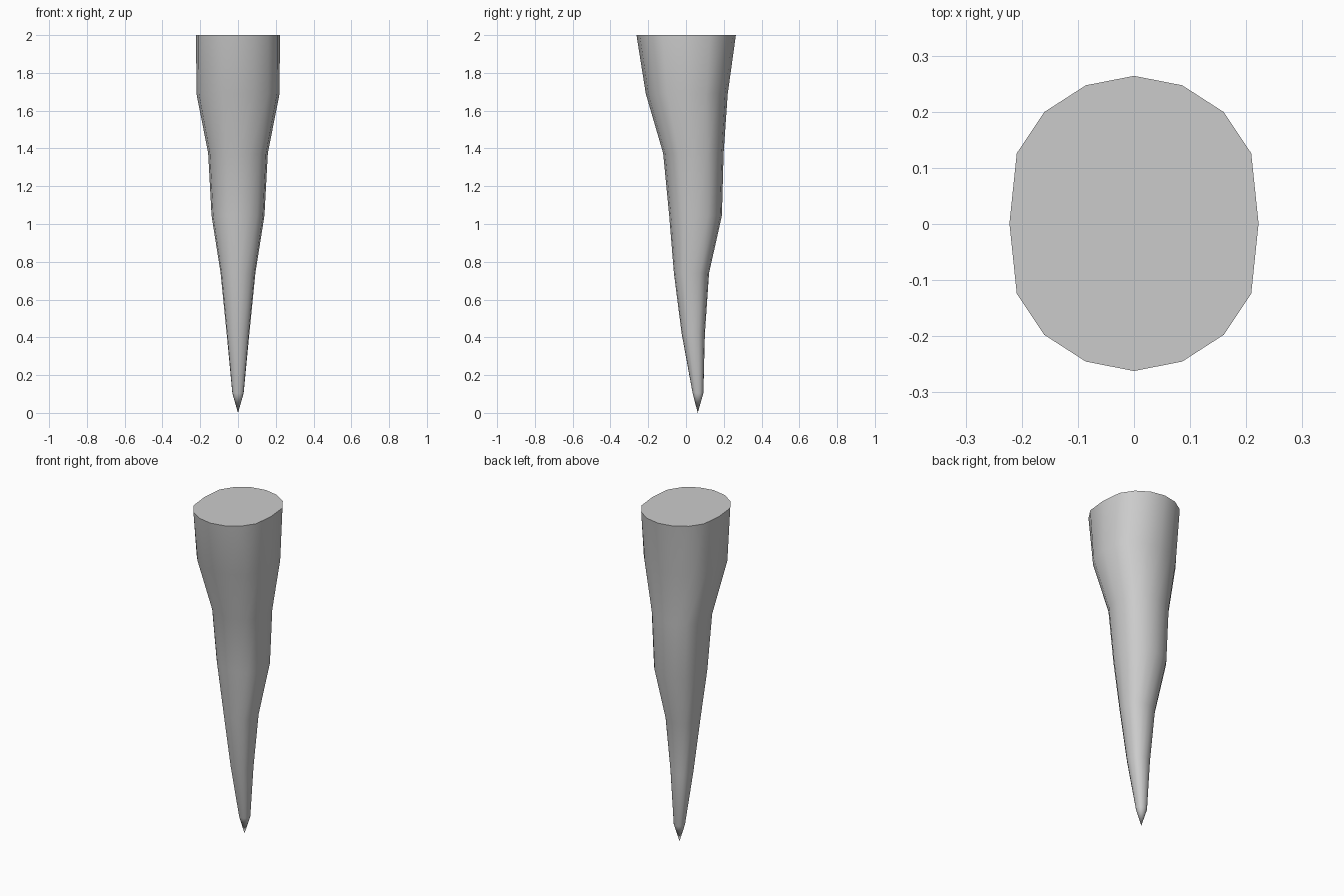
import bpy, bmesh

if "Cube" in bpy.data.objects:
    bpy.data.objects.remove(bpy.data.objects["Cube"])

# Levels: height, half width in x, rear and front extents in y
LEVELS = [
    (0.105, 0.03, 0.035, 0.092),
    (0.42, 0.06, -0.023, 0.10),
    (0.74, 0.092, -0.064, 0.122),
    (1.045, 0.14, -0.089, 0.19),
    (1.375, 0.158, -0.121, 0.199),
    (1.69, 0.22, -0.213, 0.221),
    (2.0, 0.222, -0.262, 0.264),
]
TIP = (0, 0.062, 0)

# Slightly squared sixteen-sided cross-section, one quarter mirrored all round
quarter = [(1, 0), (0.941, 0.476), (0.72, 0.755), (0.387, 0.936)]
half = quarter + [(0, 1)] + [(-x, y) for x, y in reversed(quarter[1:])]
section = half + [(-x, -y) for x, y in half]

# Tapered, gently bent spike lofted through the levels
bm = bmesh.new()
rings = []
for z, w, y0, y1 in LEVELS:
    cy, d = (y0 + y1) / 2, (y1 - y0) / 2
    rings.append([bm.verts.new((w * x, cy + d * y, z)) for x, y in section])
n = len(section)
for a, b in zip(rings, rings[1:]):
    for i in range(n):
        j = (i + 1) % n
        bm.faces.new((a[i], a[j], b[j], b[i]))

# Pointed tip and flat top
tip = bm.verts.new(TIP)
for i in range(n):
    bm.faces.new((rings[0][(i + 1) % n], rings[0][i], tip))
bm.faces.new(rings[-1])
bmesh.ops.recalc_face_normals(bm, faces=bm.faces)

mesh = bpy.data.meshes.new("spike")
bm.to_mesh(mesh)
bm.free()
spike = bpy.data.objects.new("spike", mesh)
bpy.context.collection.objects.link(spike)

# Smooth sides, sharp top rim
bpy.context.view_layer.objects.active = spike
spike.select_set(True)
bpy.ops.object.shade_smooth_by_angle(angle=0.7)
